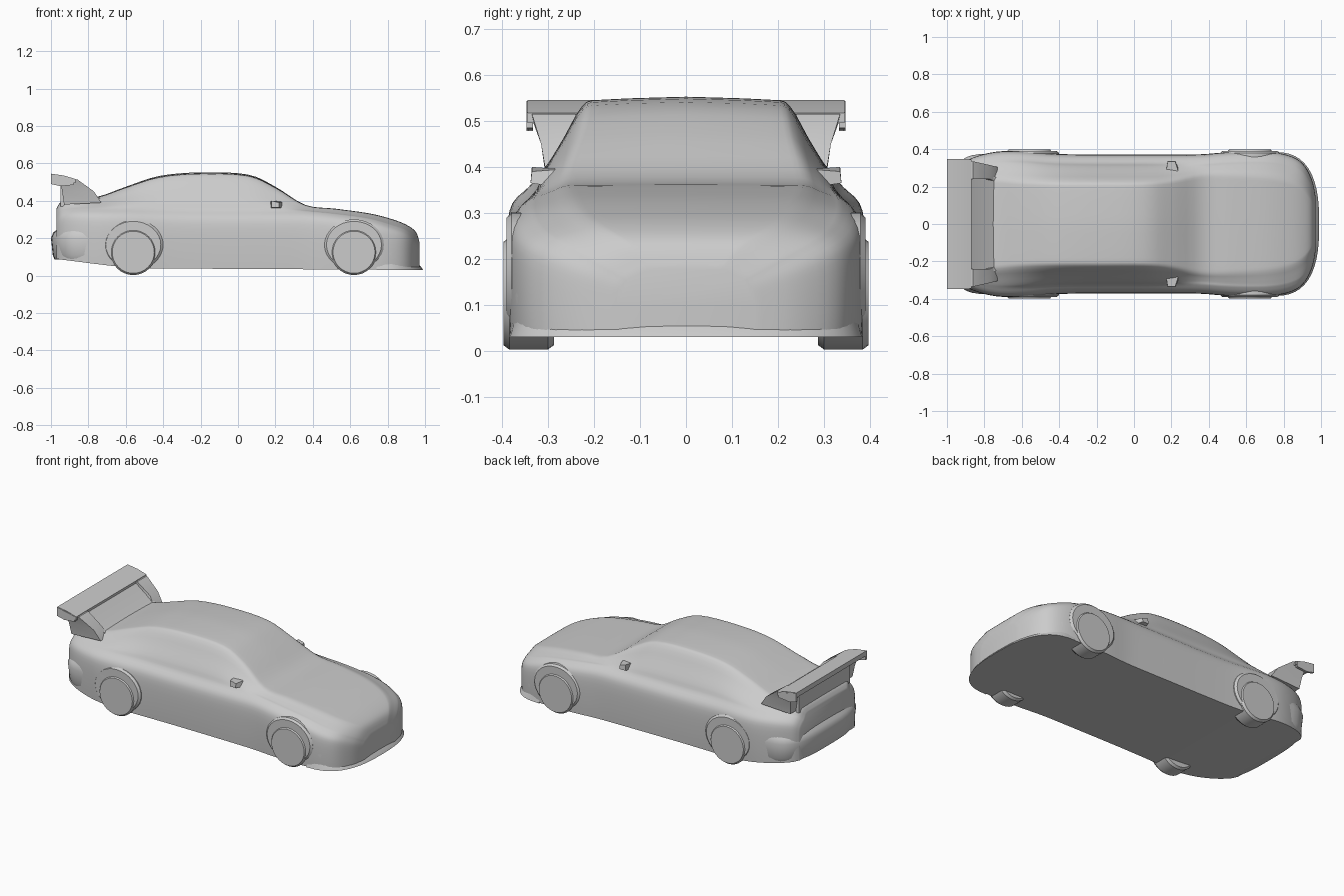
import bpy, bmesh, math
from mathutils import Vector

cube = bpy.data.objects.get("Cube")
if cube:
    bpy.data.objects.remove(cube, do_unlink=True)

grey = bpy.data.materials.new("body_grey")
grey.use_nodes = True
COLOUR = (0.6, 0.6, 0.6, 1)
grey.diffuse_color = COLOUR
grey.node_tree.nodes["Principled BSDF"].inputs["Base Color"].default_value = COLOUR


def make(name, bm, angle=35):
    bmesh.ops.recalc_face_normals(bm, faces=bm.faces)
    me = bpy.data.meshes.new(name)
    bm.to_mesh(me)
    bm.free()
    me.materials.append(grey)
    ob = bpy.data.objects.new(name, me)
    bpy.context.collection.objects.link(ob)
    bpy.ops.object.select_all(action="DESELECT")
    ob.select_set(True)
    bpy.context.view_layer.objects.active = ob
    bpy.ops.object.shade_smooth_by_angle(angle=math.radians(angle))
    return ob


def loft(name, rings, angle=35):
    """Skin closed rings of equal length and cap both ends."""
    bm = bmesh.new()
    rows = [[bm.verts.new(p) for p in r] for r in rings]
    n = len(rows[0])
    for a, b in zip(rows, rows[1:]):
        for i in range(n):
            j = (i + 1) % n
            bm.faces.new((a[i], a[j], b[j], b[i]))
    bm.faces.new(rows[0])
    bm.faces.new(rows[-1])
    return make(name, bm, angle)


def smooth_line(pts, steps):
    """Catmull-Rom through tuples of any size."""
    pts = [Vector(p) for p in pts]
    out = []
    for i in range(len(pts) - 1):
        p0, p1, p2, p3 = pts[max(i - 1, 0)], pts[i], pts[i + 1], pts[min(i + 2, len(pts) - 1)]
        for s in range(steps):
            t = s / steps
            out.append(p1 + (p2 - p0) * (t / 2) + (p0 * 2 - p1 * 5 + p2 * 4 - p3) * (t * t / 2)
                       + (p1 * 3 - p0 - p2 * 3 + p3) * (t ** 3 / 2))
    return out + [pts[-1]]


# Body stations: x, half width, bottom, shoulder height, roof half width, top
STATIONS = [
    (-.97, .27, .09, .31, .20, .36), (-.94, .31, .085, .34, .23, .40),
    (-.86, .355, .075, .35, .25, .415), (-.74, .385, .06, .35, .24, .425),
    (-.60, .388, .045, .35, .23, .475), (-.42, .374, .038, .345, .225, .533),
    (-.20, .37, .037, .34, .225, .552), (.05, .37, .036, .34, .225, .541),
    (.20, .37, .035, .34, .235, .475), (.36, .372, .034, .34, .26, .378),
    (.52, .384, .033, .325, .26, .358), (.70, .386, .032, .30, .25, .333),
    (.82, .368, .031, .265, .23, .303), (.90, .325, .03, .235, .19, .272),
    (.95, .24, .03, .19, .13, .235), (.97, .15, .03, .15, .08, .18)]


def section(st):
    x, w, zb, zs, c, zt = st
    h, r = zs - zb, zt - zs
    half = [(w * .99, zb), (w, zb + .3 * h), (w, zb + .7 * h), (w * .97, zs - .1 * h),
            (w * .88, zs + .05 * r), (w * .83, zs + .25 * r), ((w * .83 + c) / 2, zs + .58 * r),
            (c, zt - .09 * r), (c * .8, zt - .03 * r), (0, zt)]
    curve = smooth_line(half, 3)
    pts = [(x, p[0], p[1]) for p in curve]
    return pts + [(x, -p[0], p[1]) for p in reversed(curve[:-1])]


loft("car_body", [section(s) for s in smooth_line(STATIONS, 4)])


def bumper(name, layers, x0, depth, width, power):
    """Stack of rounded bow shapes; layers are (z, scale of depth, scale of width)."""
    rings = []
    for z, sd, sw in layers:
        ring = []
        for i in range(25):
            a = math.pi * (i / 24 - .5)
            cx = math.cos(a) ** power if math.cos(a) > 1e-6 else 0
            y = math.copysign(abs(math.sin(a)) ** power, math.sin(a))
            ring.append((x0 + depth * sd * cx, width * sw * y, z))
        rings.append(ring)
    loft(name, rings)


# Front lip, front bumper and rear bumper
bumper("front_lip", [(.03, 1, 1), (.042, .97, .99), (.07, .86, .97)], .74, .25, .385, .75)
bumper("front_bumper", [(.04, .97, .98), (.12, .98, .99), (.185, .96, .98), (.215, .86, .96)],
       .74, .23, .382, .75)
bumper("rear_bumper", [(.085, .92, .95), (.11, .96, .98), (.2, 1, 1), (.23, .95, .98), (.26, .8, .94)],
       -.76, -.24, .375, .6)


# Wheels, showing just below the sills
def disc(name, x, y, z, radius, width, squash=1):
    rings = []
    for off, k in ((-.5, .92), (-.38, 1), (.38, 1), (.5, .92)):
        rings.append([(x + radius * k * math.cos(a), y + off * width, z + squash * radius * k * math.sin(a))
                      for a in (math.tau * i / 32 for i in range(32))])
    return loft(name, rings)


for x, end in ((.62, "front"), (-.56, "rear")):
    for s, side in ((1, "left"), (-1, "right")):
        disc(f"{end}_{side}_wheel", x, s * .342, .125, .122, .11)
        # Swollen arch around each wheel
        disc(f"{end}_{side}_arch", x, s * .345, .165, .16, .09, .85)


def prism(name, outline, y0, y1, k=1.0):
    """Extrude an x-z outline along y."""
    loft(name, [[(x, y0, z) for x, z in outline], [(x, y1, z) for x, z in outline]], 30)


# Rear wing plate with dropped end plates
prism("wing_plate", [(-1, .545), (-.93, .535), (-.87, .517), (-.87, .495), (-.94, .5), (-1, .515)], -.345, .345)
for s, side in ((1, "left"), (-1, "right")):
    prism(f"wing_end_{side}", [(-1, .543), (-.88, .518), (-.88, .485), (-.95, .478), (-1, .49)],
          s * .332, s * .347)
    # Flared struts, narrower at the deck
    loft(f"wing_strut_{side}", [
        [(-.93, s * .22, .38), (-.73, s * .22, .39), (-.73, s * .305, .39), (-.93, s * .305, .38)],
        [(-.94, s * .25, .45), (-.77, s * .24, .45), (-.77, s * .315, .45), (-.94, s * .315, .45)],
        [(-.95, s * .25, .505), (-.86, s * .24, .515), (-.86, s * .335, .515), (-.95, s * .335, .505)]], 30)

# Panel filling the gap between deck and wing
prism("wing_panel", [(-.73, .41), (-.80, .45), (-.88, .51), (-.95, .5), (-.95, .37), (-.8, .37)], -.25, .25)

# Door mirrors
for s, side in ((1, "left"), (-1, "right")):
    loft(f"mirror_{side}", [
        [(x, s * y, z) for x, y, z in ((.17, .27, .355), (.25, .27, .355), (.24, .27, .395), (.17, .27, .395))],
        [(x, s * y, z) for x, y, z in ((.18, .338, .365), (.22, .338, .365), (.22, .335, .39), (.18, .335, .4))]], 30)
